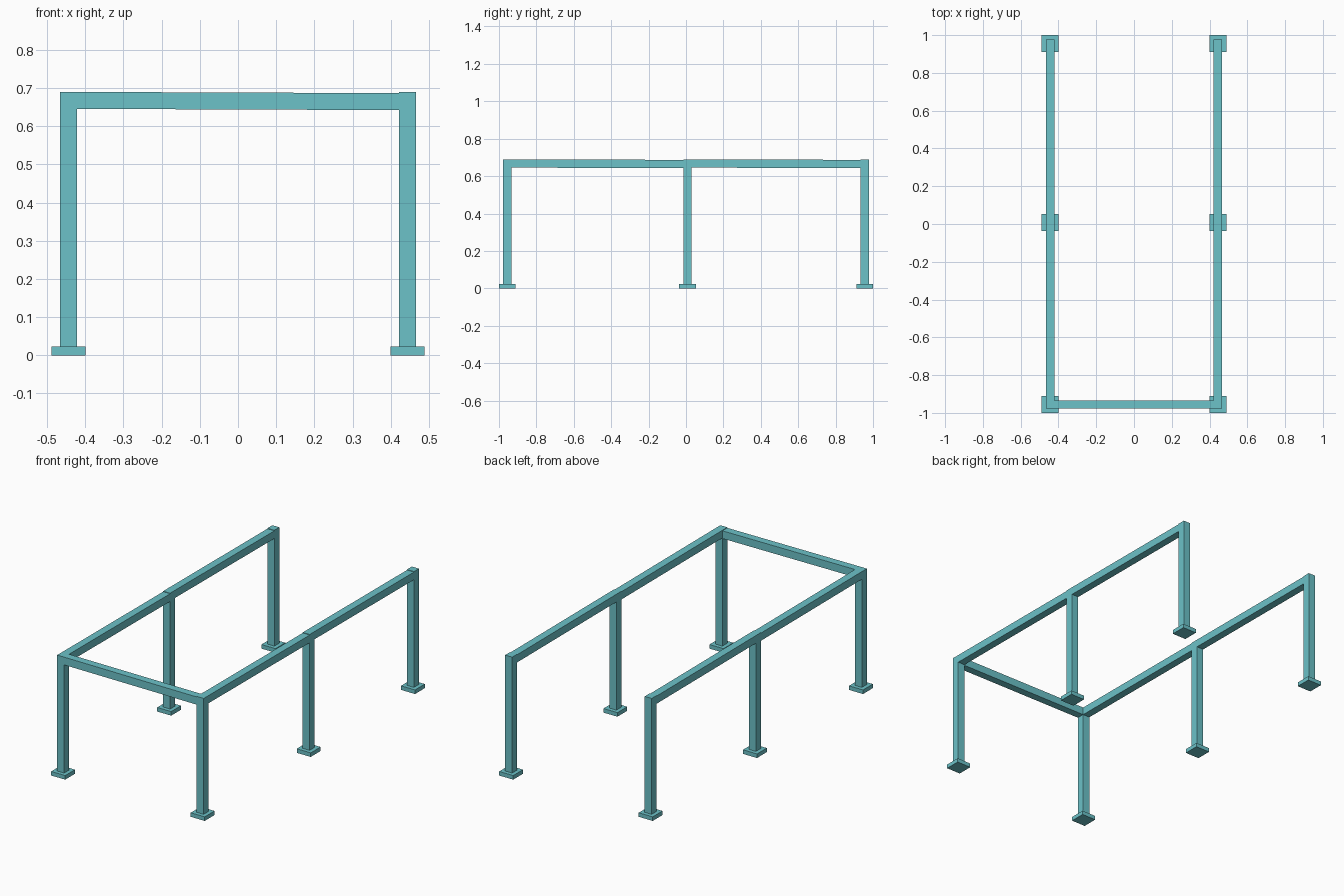
import bpy

if "Cube" in bpy.data.objects:
    bpy.data.objects.remove(bpy.data.objects["Cube"])

X = 0.444                      # post centre, left and right
YS = {"front": -0.9555, "middle": 0.008, "back": 0.9555}
H = 0.0222                     # half thickness of the square tube
TOP, PLATE_H, PLATE = 0.69, 0.0235, 0.0445
SLOPE = 0.0032                 # drop of each rail along its length

teal = bpy.data.materials.new("teal")
teal.diffuse_color = (0.15, 0.54, 0.58, 1)
teal.use_nodes = True
teal.node_tree.nodes["Principled BSDF"].inputs["Base Color"].default_value = teal.diffuse_color


def box(name, lo, hi, drop_axis=None):
    """Box between two corners; a rail sinks slightly toward its + end."""
    bpy.ops.mesh.primitive_cube_add(size=1)
    ob = bpy.context.object
    ob.name = name
    for v in ob.data.vertices:
        upper = [c > 0 for c in v.co]
        v.co = [hi[i] if upper[i] else lo[i] for i in range(3)]
        if drop_axis is not None and upper[drop_axis]:
            v.co.z -= SLOPE
    ob.data.materials.append(teal)
    return ob


for side, x in (("left", -X), ("right", X)):
    # posts and foot plates
    for place, y in YS.items():
        box(f"{place}_{side}_foot", (x - PLATE, y - PLATE, 0),
            (x + PLATE, y + PLATE, PLATE_H))
        box(f"{place}_{side}_post", (x - H, y - H, PLATE_H), (x + H, y + H, TOP))
    # side rails between neighbouring posts
    for a, b in (("front", "middle"), ("middle", "back")):
        box(f"{a}_{side}_rail", (x - H, YS[a] + H, TOP - 2 * H),
            (x + H, YS[b] - H, TOP), drop_axis=1)

# front cross rail
yf = YS["front"]
box("front_cross_rail", (-X + H, yf - H, TOP - 2 * H), (X - H, yf + H, TOP), drop_axis=0)
